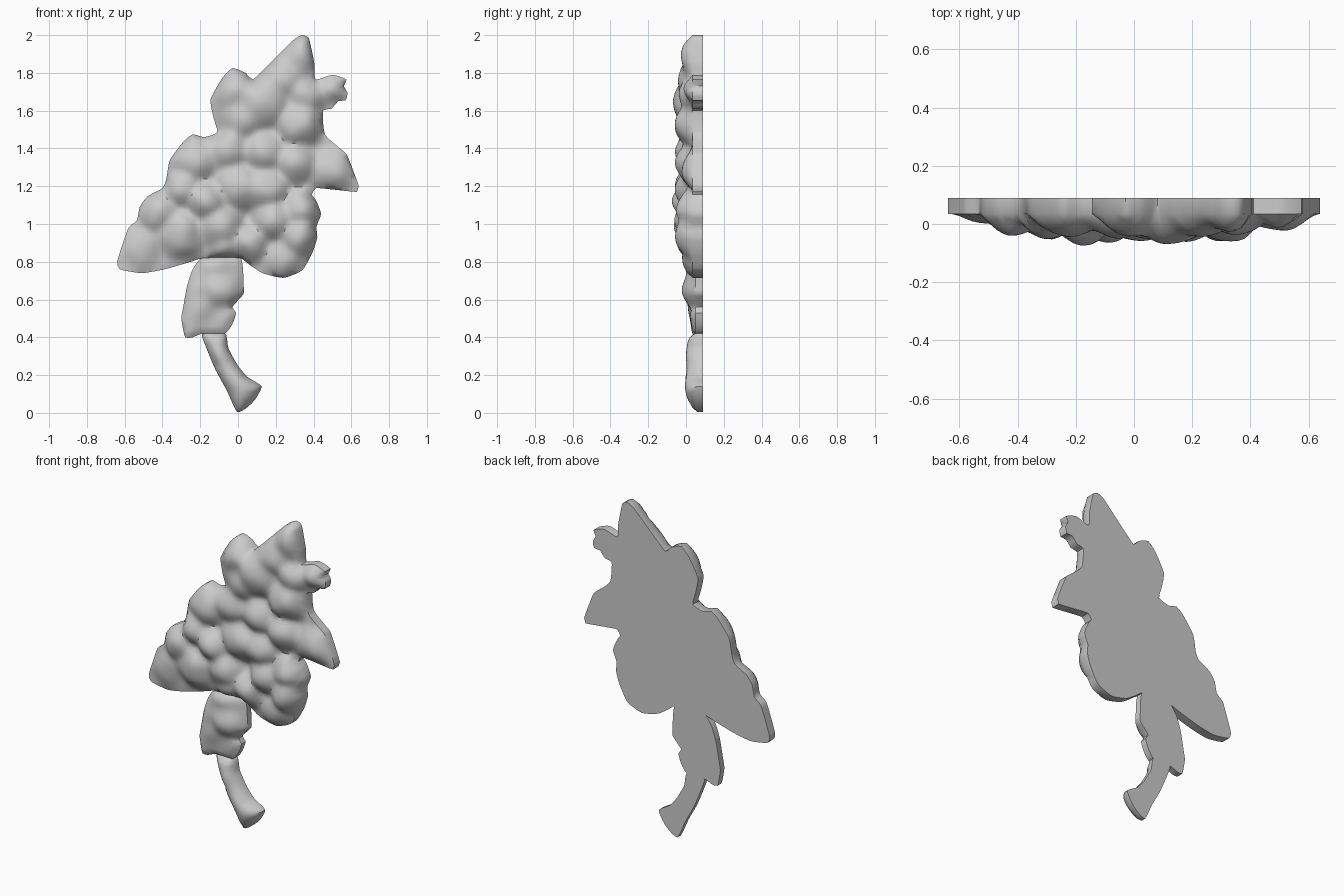
import bpy, bmesh, math
from mathutils import Vector, noise
from mathutils.geometry import delaunay_2d_cdt, intersect_point_line

if "Cube" in bpy.data.objects:
    bpy.data.objects.remove(bpy.data.objects["Cube"])

BACK = 0.09


def resample(pts, step):
    """Closed, slightly rounded outline with even spacing."""
    out, n = [], len(pts)
    for i in range(n):
        p0, p1, p2, p3 = (Vector(pts[(i + k) % n]) for k in (-1, 0, 1, 2))
        m1, m2 = (p2 - p0) * 0.3, (p3 - p1) * 0.3
        length = (p2 - p1).length
        m1 = m1.normalized() * min(m1.length, length * 0.7)
        m2 = m2.normalized() * min(m2.length, length * 0.7)
        count = max(1, round(length / step))
        for k in range(count):
            t = k / count
            out.append(p1 * (2*t**3 - 3*t**2 + 1) + m1 * (t**3 - 2*t**2 + t)
                       + p2 * (3*t**2 - 2*t**3) + m2 * (t**3 - t**2))
    return out


def edge_distance(p, loop):
    best = 9.0
    for a, b in zip(loop, loop[1:] + loop[:1]):
        d = b - a
        t = max(0, min(1, (p - a).dot(d) / max(d.length_squared, 1e-9)))
        best = min(best, (p - a - d * t).length)
    return best


def inside(p, loop):
    hit = False
    for a, b in zip(loop, loop[1:] + loop[:1]):
        if (a.y > p.y) != (b.y > p.y):
            if p.x < a.x + (p.y - a.y) * (b.x - a.x) / (b.y - a.y):
                hit = not hit
    return hit


def relief(name, outline, blobs, rim, round_r, floor, step=0.024):
    """Flat-backed carving: outline walls, rounded rim, domed lobes in front."""
    loop = resample(outline, step)
    coarse = [Vector(p) for p in outline]
    pts, n = list(loop), len(loop)
    xs, zs = [p.x for p in loop], [p.y for p in loop]
    row = 0
    z = min(zs)
    while z < max(zs):
        x = min(xs) + (row % 2) * step / 2
        while x < max(xs):
            p = Vector((x, z))
            if inside(p, loop) and edge_distance(p, loop) > step * 0.55:
                pts.append(p)
            x += step
        z += step * 0.87
        row += 1
    edges = [(i, (i + 1) % n) for i in range(n)]
    verts, _, faces, *_ = delaunay_2d_cdt(pts, edges, [], 1, 1e-5)

    def front(p):
        wob = noise.noise(Vector((p.x * 9, 3.1, p.y * 9)))
        total = math.exp(-floor * 90)
        for bx, bz, r, peak in blobs:
            q = ((p.x - bx) ** 2 + (p.y - bz) ** 2) / r ** 2
            total += math.exp(-(peak + 0.055 * q) * 90)
        y = max(-0.086, -math.log(total) / 90 + 0.014 * wob)
        t = min(1, edge_distance(p, loop) / round_r)
        return rim + (min(y, rim) - rim) * math.sqrt(max(0, 1 - (1 - t) ** 2))

    bm = bmesh.new()
    bv = [bm.verts.new((p.x, front(p), p.y)) for p in verts]
    for f in faces:
        bm.faces.new([bv[i] for i in f])
    # straight side walls and flat back
    border = [e for e in bm.edges if e.is_boundary]
    new = bmesh.ops.extrude_edge_only(bm, edges=border)["geom"]
    for v in new:
        if isinstance(v, bmesh.types.BMVert):
            v.co.y = BACK
    rear = [e for e in bm.edges if e.is_boundary]
    bmesh.ops.triangle_fill(bm, edges=rear, use_beauty=True)
    bmesh.ops.recalc_face_normals(bm, faces=bm.faces)
    me = bpy.data.meshes.new(name)
    bm.to_mesh(me)
    bm.free()
    ob = bpy.data.objects.new(name, me)
    bpy.context.collection.objects.link(ob)
    bpy.ops.object.select_all(action='DESELECT')
    ob.select_set(True)
    bpy.context.view_layer.objects.active = ob
    bpy.ops.object.shade_smooth_by_angle(angle=math.radians(45))
    return ob


# blossom head outline (x, z)
head = [(-.64, .80), (-.625, .76), (-.51, .74), (-.39, .76), (-.25, .80), (-.185, .82),
        (.01, .82), (.06, .785), (.13, .74), (.24, .715), (.34, .755), (.395, .85),
        (.42, .93), (.415, .985), (.44, 1.055), (.41, 1.13), (.39, 1.155), (.415, 1.19),
        (.63, 1.17), (.64, 1.2), (.575, 1.37), (.54, 1.4), (.46, 1.475), (.45, 1.6),
        (.495, 1.61), (.53, 1.65), (.57, 1.655), (.58, 1.695), (.56, 1.73), (.575, 1.765),
        (.50, 1.79), (.41, 1.765), (.405, 1.845), (.375, 1.985), (.34, 2.0), (.30, 1.98),
        (.08, 1.765), (.04, 1.8), (-.03, 1.825), (-.085, 1.77), (-.145, 1.66),
        (-.13, 1.565), (-.11, 1.485), (-.18, 1.46), (-.24, 1.475), (-.285, 1.44),
        (-.36, 1.34), (-.38, 1.235), (-.40, 1.19), (-.48, 1.145), (-.52, 1.09),
        (-.535, 1.02), (-.58, .98)]
# lobes: x, z, radius, front y
crown = [(.33, 1.88, .13, -.03), (.22, 1.77, .13, -.04), (0, 1.7, .14, -.035),
         (.13, 1.64, .12, -.07), (.02, 1.56, .12, -.045), (.32, 1.53, .11, -.06),
         (.36, 1.68, .1, -.04), (.5, 1.71, .08, -.02)]
cluster = [(.3, 1.32, .1, -.055), (.14, 1.38, .11, -.055), (-.05, 1.4, .12, -.045),
           (-.23, 1.34, .13, -.045), (-.17, 1.12, .09, -.075), (-.3, 1.19, .1, -.05),
           (-.42, 1.06, .1, -.045), (-.3, .95, .12, -.05), (-.1, .99, .11, -.06),
           (0, 1.2, .12, -.055), (.15, 1.19, .11, -.06), (.19, 1.02, .1, -.06),
           (.32, 1.08, .1, -.05), (.33, .94, .1, -.06), (.24, .82, .12, -.02),
           (.06, .9, .1, -.045), (-.07, .87, .09, -.035)]
side_leaves = [(.5, 1.28, .14, -.02), (-.5, .88, .14, 0)]
relief("blossom_head", head, crown + cluster + side_leaves, 0.035, 0.085, 0.03)

# leaf under the blossoms
leaf = [(-.185, .825), (-.24, .76), (-.27, .67), (-.29, .56), (-.30, .5), (-.28, .40),
        (-.24, .40), (-.19, .42), (-.07, .42), (-.03, .47), (-.01, .53), (-.03, .56),
        (.03, .63), (.03, .67), (.01, .825)]
relief("lower_leaf", leaf, [(-.1, .66, .11, -.02), (-.2, .6, .14, .01), (-.11, .76, .12, 0),
                            (-.08, .5, .1, .025)], 0.05, 0.06, 0.03)

# curved stalk with flared foot
stem = [(-.19, .425), (-.17, .35), (-.12, .23), (-.06, .12), (-.005, .005), (.05, .03),
        (.09, .07), (.125, .14), (.05, .19), (0, .25), (-.05, .34), (-.07, .425)]
relief("stem", stem, [(-.1, .33, .16, .0), (-.04, .22, .16, .0), (.03, .13, .14, .0)],
       0.06, 0.07, 0.03)
